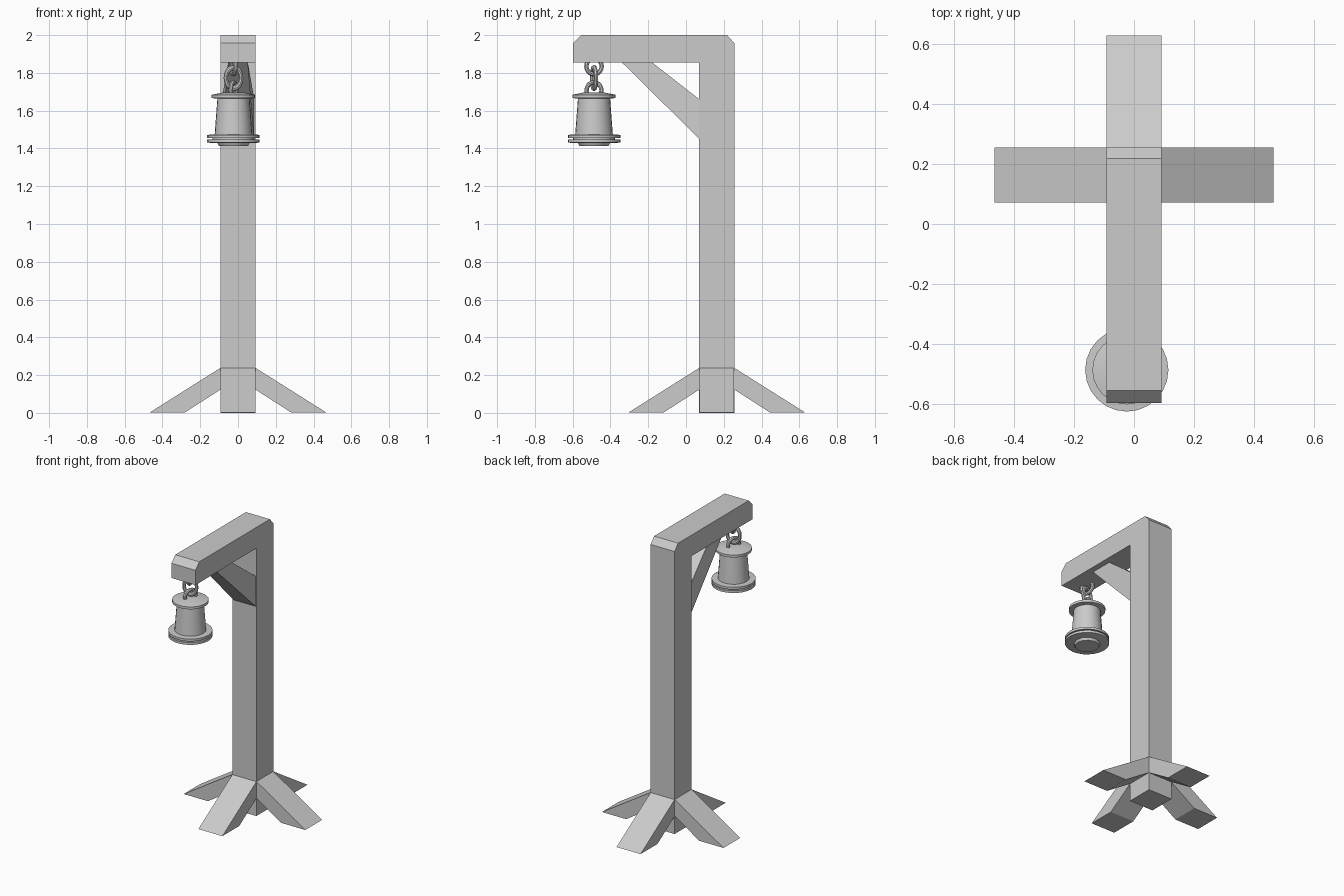
import bpy, math
from mathutils import Matrix, Vector

if "Cube" in bpy.data.objects:
    bpy.data.objects.remove(bpy.data.objects["Cube"])

POST_Y = 0.163
LAMP = Vector((-0.024, -0.487, 0))


def make(name, verts, faces):
    me = bpy.data.meshes.new(name)
    me.from_pydata(verts, [], faces)
    ob = bpy.data.objects.new(name, me)
    bpy.context.collection.objects.link(ob)
    return ob


def smooth(ob):
    bpy.ops.object.select_all(action='DESELECT')
    ob.select_set(True)
    bpy.context.view_layer.objects.active = ob
    bpy.ops.object.shade_smooth_by_angle(angle=math.radians(35))


def prism(name, profile, halves):
    # Extrude a (y, z) profile along x; halves gives the half width at each point
    n = len(profile)
    verts = [(s * h, y, z) for s in (-1, 1) for (y, z), h in zip(profile, halves)]
    faces = [list(range(n)), list(range(2 * n - 1, n - 1, -1))]
    faces += [[(i + 1) % n, i, i + n, (i + 1) % n + n] for i in range(n)]
    return make(name, verts, faces)


def lathe(name, profile, seg):
    # Revolve a closed (radius, z) outline around the lantern axis
    verts = [(LAMP.x + r * math.cos(math.tau * k / seg),
              LAMP.y + r * math.sin(math.tau * k / seg), z)
             for r, z in profile for k in range(seg)]
    faces = [[j * seg + k, j * seg + (k + 1) % seg,
              (j + 1) * seg + (k + 1) % seg, (j + 1) * seg + k]
             for j in range(len(profile) - 1) for k in range(seg)]
    last = (len(profile) - 1) * seg
    faces += [list(range(seg - 1, -1, -1)), list(range(last, last + seg))]
    ob = make(name, verts, faces)
    smooth(ob)
    return ob


# Post and overhanging beam in one chamfered outline
outline = [(0.07, 0), (0.256, 0), (0.256, 1.957), (0.218, 2.0), (-0.555, 2.0),
           (-0.597, 1.957), (-0.597, 1.855), (0.07, 1.855)]
prism("post_and_beam", outline, [0.092] * 8)

# Diagonal brace, wider at the post
prism("brace", [(-0.34, 1.856), (-0.18, 1.856), (0.071, 1.66), (0.071, 1.45)],
      [0.052, 0.052, 0.086, 0.086])

# Four splayed feet around the post
for i, side in enumerate(("back", "left", "front", "right")):
    foot = prism(side + "_foot", [(0.09, 0.24), (0.09, 0.125), (0.28, 0.003), (0.466, 0.003)],
                 [0.092] * 4)
    foot.data.transform(Matrix.Translation((0, POST_Y, 0)) @ Matrix.Rotation(i * math.pi / 2, 4, 'Z'))

# Chain of three interlocking links
for name, z, turn, tall in (("upper_link", 1.835, 105, 1.0),
                            ("middle_link", 1.773, 15, 1.3),
                            ("lower_link", 1.708, 70, 1.0)):
    bpy.ops.mesh.primitive_torus_add(major_radius=0.042, minor_radius=0.012,
                                     major_segments=20, minor_segments=8)
    link = bpy.context.object
    link.name = name
    link.data.transform(Matrix.Translation((LAMP.x, LAMP.y, z))
                        @ Matrix.Rotation(math.radians(turn), 4, 'Z')
                        @ Matrix.Diagonal((1, 1, tall, 1))
                        @ Matrix.Rotation(math.pi / 2, 4, 'X'))
    smooth(link)

# Lantern: cap, tapered body, two rims and a small base
lathe("lantern_cap", [(0.09, 1.664), (0.115, 1.667), (0.115, 1.684), (0.05, 1.697)], 24)
lathe("lantern_body", [(0.1, 1.468), (0.085, 1.666)], 24)
lathe("lantern_upper_rim", [(0.139, 1.456), (0.139, 1.472), (0.1, 1.474)], 24)
lathe("lantern_rim_neck", [(0.112, 1.446), (0.112, 1.458)], 24)
lathe("lantern_lower_rim", [(0.115, 1.428), (0.139, 1.432), (0.139, 1.448)], 24)
lathe("lantern_base", [(0.076, 1.412), (0.085, 1.43)], 12)
